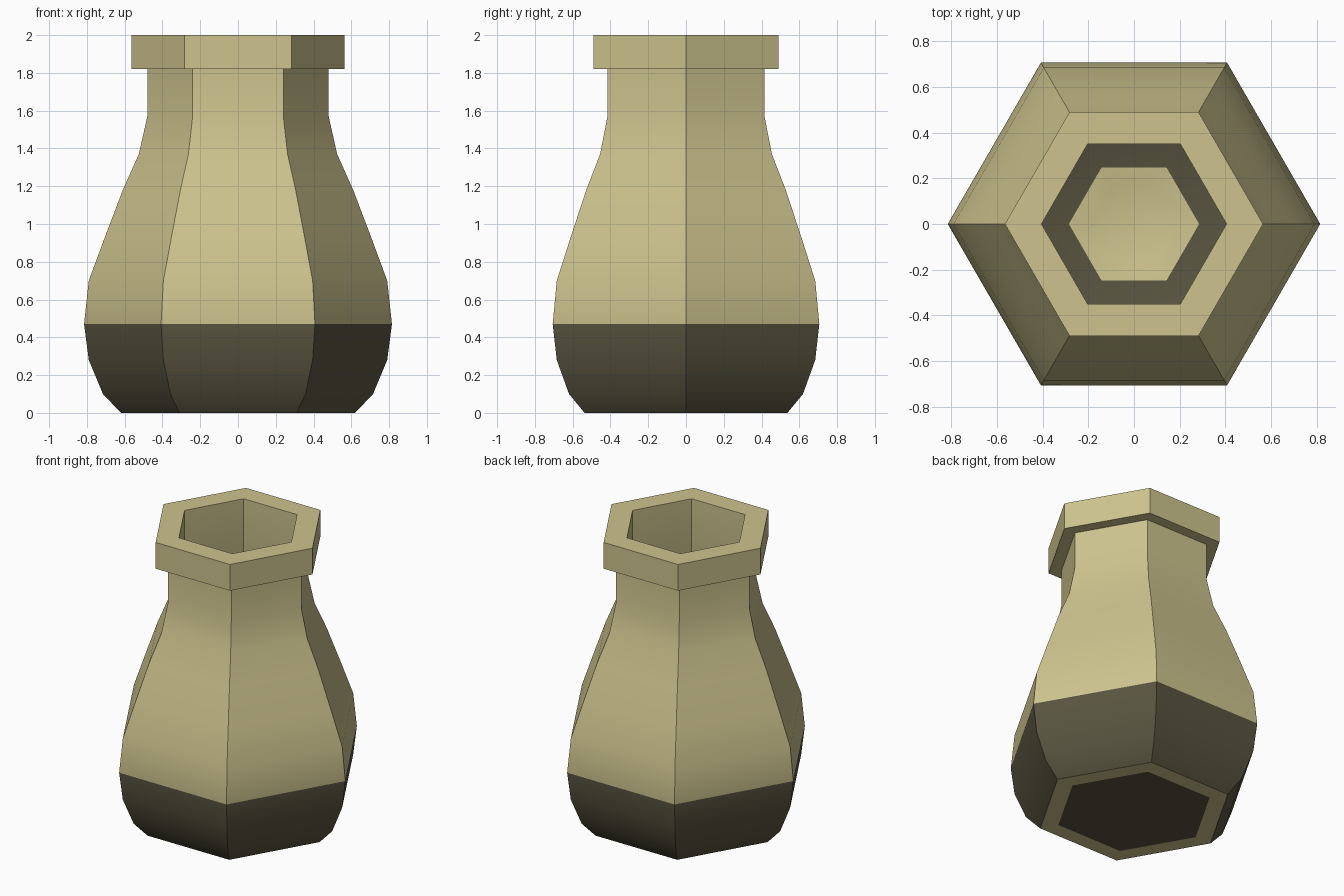
import bpy, bmesh, math

if "Cube" in bpy.data.objects:
    bpy.data.objects.remove(bpy.data.objects["Cube"])

SIDES = 6


def material(name, rgb):
    m = bpy.data.materials.new(name)
    m.diffuse_color = (*rgb, 1.0)
    m.use_nodes = True
    m.node_tree.nodes["Principled BSDF"].inputs["Base Color"].default_value = m.diffuse_color
    return m


clay = material("pale_clay", (0.61, 0.55, 0.27))
glaze = material("dark_glaze", (0.098, 0.088, 0.050))


def lathe(name, profile, is_dark):
    """Six-sided lathe of (radius, height) points; is_dark(r, z) picks the glaze."""
    bm = bmesh.new()
    rings = []
    for r, z in profile:
        if r == 0:
            rings.append([bm.verts.new((0, 0, z))] * SIDES)
        else:
            rings.append([bm.verts.new((r * math.cos(i * math.tau / SIDES),
                                        r * math.sin(i * math.tau / SIDES), z))
                          for i in range(SIDES)])
    for k in range(len(rings) - 1):
        (r0, z0), (r1, z1) = profile[k], profile[k + 1]
        a, b = rings[k], rings[k + 1]
        for i in range(SIDES):
            j = (i + 1) % SIDES
            corners = list(dict.fromkeys((a[i], a[j], b[j], b[i])))
            face = bm.faces.new(corners)
            face.material_index = int(is_dark((r0 + r1) / 2, (z0 + z1) / 2))
    bmesh.ops.recalc_face_normals(bm, faces=bm.faces)
    mesh = bpy.data.meshes.new(name)
    bm.to_mesh(mesh)
    bm.free()
    mesh.materials.append(clay)
    mesh.materials.append(glaze)
    obj = bpy.data.objects.new(name, mesh)
    bpy.context.collection.objects.link(obj)
    bpy.ops.object.select_all(action='DESELECT')
    obj.select_set(True)
    bpy.context.view_layer.objects.active = obj
    bpy.ops.object.shade_smooth_by_angle(angle=math.radians(35))
    return obj


# underside and outer wall, stepped rim, then inner wall down to the bowl floor
underside = [(0, 0), (0.50, 0), (0.62, 0)]
outer = [(0.715, 0.10), (0.79, 0.28), (0.815, 0.47), (0.79, 0.70), (0.705, 0.93),
         (0.61, 1.18), (0.525, 1.37), (0.48, 1.57), (0.48, 1.82)]
rim = [(0.565, 1.82), (0.565, 2.0), (0.405, 2.0)]
inner = [(0.405, 1.57), (0.45, 1.37), (0.535, 1.18), (0.63, 0.93), (0.715, 0.70),
         (0.74, 0.47), (0.715, 0.29), (0.64, 0.15), (0.54, 0.10)]
floor = [(0.285, 0.07), (0.19, 0.05), (0, 0.03)]


def vase_dark(r, z):
    if z == 0:
        return r < 0.5          # glazed disc inside a bare foot ring
    return z < 0.47 and r > 0.28  # glazed lower part, bare bowl centre


lathe("vase", underside + outer + rim + inner + floor, vase_dark)
